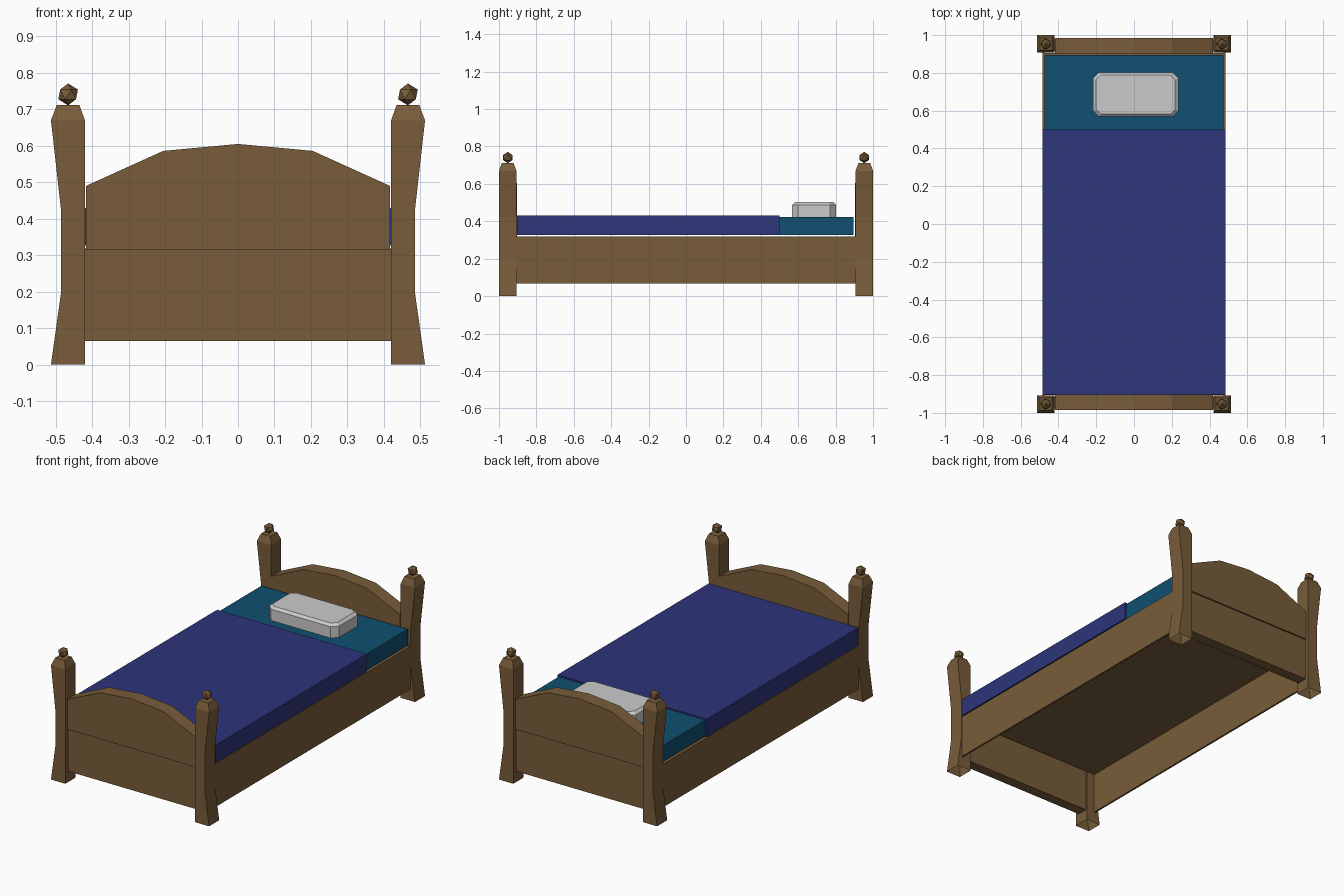
import bpy, bmesh
from mathutils import Matrix

cube = bpy.data.objects.get("Cube")
if cube:
    bpy.data.objects.remove(cube, do_unlink=True)


def material(name, rgb):
    m = bpy.data.materials.new(name)
    m.use_nodes = True
    col = (*rgb, 1.0)
    m.diffuse_color = col
    m.node_tree.nodes["Principled BSDF"].inputs["Base Color"].default_value = col
    return m


WOOD = material("brown wood", (0.19, 0.108, 0.042))
BLUE = material("blue blanket", (0.026, 0.035, 0.195))
TEAL = material("teal sheet", (0.005, 0.08, 0.165))
WHITE = material("white pillow", (0.6, 0.6, 0.6))


def finish(bm, name, mat):
    bmesh.ops.recalc_face_normals(bm, faces=bm.faces)
    mesh = bpy.data.meshes.new(name)
    bm.to_mesh(mesh)
    bm.free()
    mesh.materials.append(mat)
    obj = bpy.data.objects.new(name, mesh)
    bpy.context.collection.objects.link(obj)
    return obj


def box(name, mat, x, y, z):
    """Box from three (low, high) ranges."""
    bm = bmesh.new()
    bmesh.ops.create_cube(bm, size=1)
    for v in bm.verts:
        v.co = [r[0] if c < 0 else r[1] for c, r in zip(v.co, (x, y, z))]
    return finish(bm, name, mat)


def loft(name, mat, rings, cap_bottom=True):
    """Skin a stack of equal-length point rings, closing the top."""
    bm = bmesh.new()
    loops = [[bm.verts.new(p) for p in ring] for ring in rings]
    n = len(loops[0])
    for a, b in zip(loops, loops[1:]):
        for i in range(n):
            j = (i + 1) % n
            bm.faces.new((a[i], a[j], b[j], b[i]))
    bm.faces.new(loops[-1])
    if cap_bottom:
        bm.faces.new(loops[0][::-1])
    return finish(bm, name, mat)


def rect(x0, x1, y0, y1, z):
    return [(x0, y0, z), (x1, y0, z), (x1, y1, z), (x0, y1, z)]


def chamfered(x0, x1, y0, y1, z, c):
    return [(x0 + c, y0, z), (x1 - c, y0, z), (x1, y0 + c, z), (x1, y1 - c, z),
            (x1 - c, y1, z), (x0 + c, y1, z), (x0, y1 - c, z), (x0, y0 + c, z)]


# Corner posts with waisted outer faces, tapered caps and faceted finials
POST = [(0, 0.513), (0.2, 0.485), (0.42, 0.485), (0.67, 0.513)]
for sx, side in ((1, "left"), (-1, "right")):
    for sy, end in ((-1, "front"), (1, "back")):
        rings = [rect(0.42 * sx, w * sx, 0.907 * sy, sy, z) for z, w in POST]
        rings.append(rect(0.435 * sx, 0.497 * sx, 0.922 * sy, 0.985 * sy, 0.712))
        loft(f"{end}_{side}_post", WOOD, rings, cap_bottom=False)

        bm = bmesh.new()
        bmesh.ops.create_icosphere(
            bm, subdivisions=1, radius=0.03,
            matrix=Matrix.Translation((0.466 * sx, 0.953 * sy, 0.741)))
        finish(bm, f"{end}_{side}_finial", WOOD)

    # Thin long side rail
    box(f"{side}_side_rail", WOOD, sorted((0.473 * sx, 0.484 * sx)),
        (-0.91, 0.91), (0.067, 0.32))

# Arched end boards over slightly thinner lower panels
ARCH = [(-0.417, 0.315), (0.417, 0.315), (0.417, 0.49), (0.205, 0.586),
        (0, 0.605), (-0.205, 0.586), (-0.417, 0.49)]
for sy, name in ((-1, "footboard"), (1, "headboard")):
    loft(f"{name}_arch", WOOD,
         [[(x, y * sy, z) for x, z in ARCH] for y in (0.903, 0.986)])
    box(f"{name}_panel", WOOD, (-0.421, 0.421),
        sorted((0.915 * sy, 0.977 * sy)), (0.065, 0.315))

# Bed base and bedding
box("bed_base", WOOD, (-0.474, 0.474), (-0.905, 0.905), (0.305, 0.318))
box("mattress", TEAL, (-0.475, 0.475), (-0.89, 0.895), (0.327, 0.422))
box("blanket", BLUE, (-0.485, 0.485), (-0.903, 0.5), (0.326, 0.43))

# Pillow with clipped corners and a bevelled top edge
loft("pillow", WHITE, [
    chamfered(-0.217, 0.235, 0.568, 0.803, 0.42, 0.032),
    chamfered(-0.217, 0.235, 0.568, 0.803, 0.488, 0.032),
    chamfered(-0.2, 0.218, 0.582, 0.789, 0.502, 0.025)])
